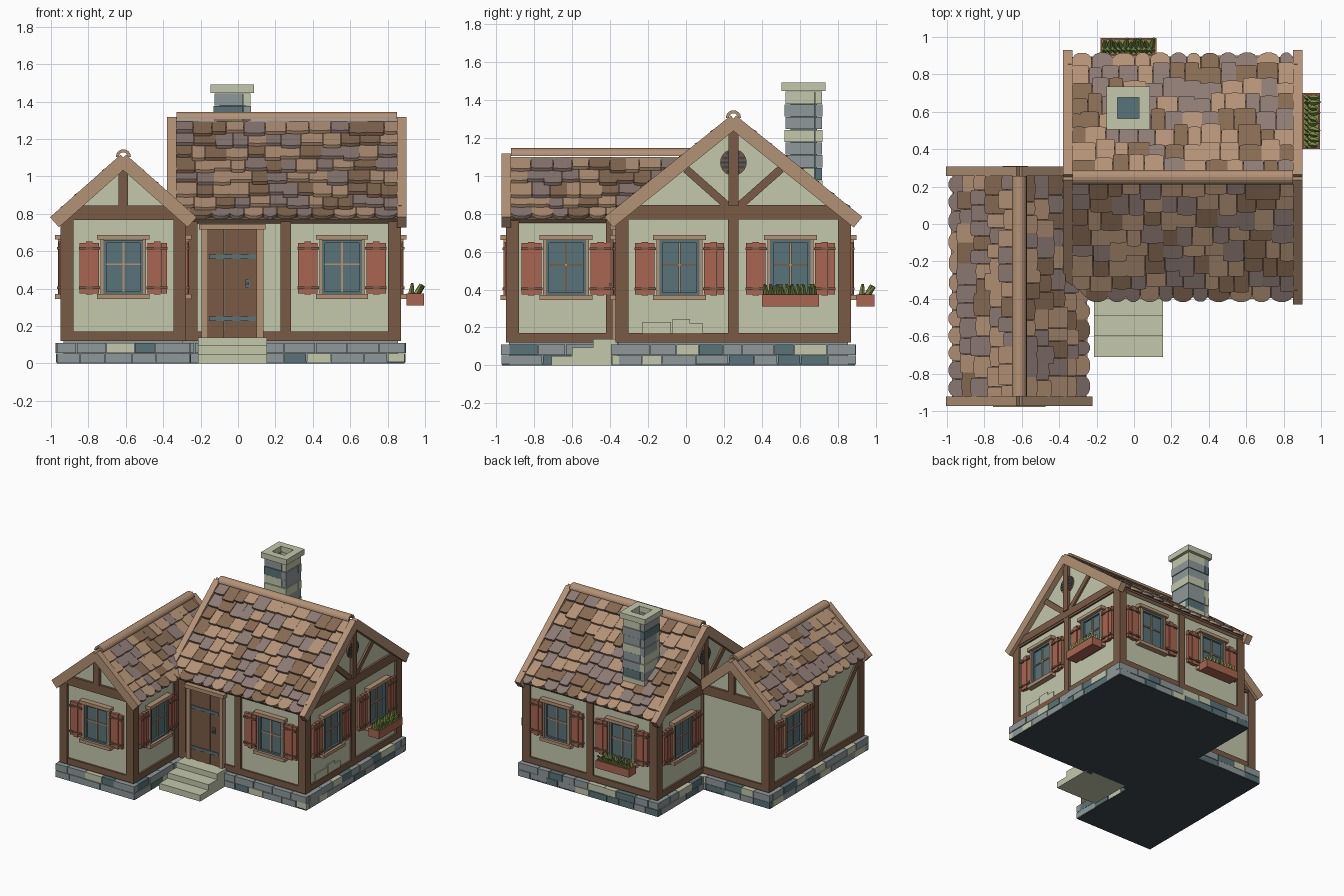
import bpy, bmesh, math, random
from mathutils import Matrix, Vector

random.seed(4)
if "Cube" in bpy.data.objects:
    bpy.data.objects.remove(bpy.data.objects["Cube"])

PALETTE = {
    "plaster": "C3C8AC", "timber": "7A5B45", "tan": "B39276", "mauve": "8E7A74",
    "brown": "876A53", "grey": "8F999A", "slate": "5A7378", "red": "AA6551",
    "green": "7E9249", "dark": "3D494D"}
T = Matrix.Translation
parts = {}


def material(name):
    mat = bpy.data.materials.new(name)
    mat.use_nodes = True
    srgb = [int(PALETTE[name][i:i + 2], 16) / 255 for i in (0, 2, 4)]
    col = [((c + 0.055) / 1.055) ** 2.4 for c in srgb] + [1]
    mat.diffuse_color = col
    mat.node_tree.nodes["Principled BSDF"].inputs["Base Color"].default_value = col
    return mat


def mesh_of(part, colour):
    return parts.setdefault(f"{part}_{colour}", (bmesh.new(), colour))[0]


def place(x, y, deg):
    """Wall frame: x along the wall, -y outward, z up."""
    return T((x, y, 0)) @ Matrix.Rotation(math.radians(deg), 4, 'Z')


def box(part, colour, m, x, y, z):
    mid = Vector((sum(x), sum(y), sum(z))) / 2
    size = (abs(x[1] - x[0]), abs(y[1] - y[0]), abs(z[1] - z[0]), 1)
    bmesh.ops.create_cube(mesh_of(part, colour), size=1, matrix=m @ T(mid) @ Matrix.Diagonal(size))


def prism(part, colour, m, outline, y0, y1):
    """Extrude an x-z outline from y0 to y1."""
    bm = mesh_of(part, colour)
    a, b = ([bm.verts.new(m @ Vector((x, y, z))) for x, z in outline] for y in (y0, y1))
    faces = [bm.faces.new(a), bm.faces.new(b[::-1])]
    for i in range(len(a)):
        j = (i + 1) % len(a)
        faces.append(bm.faces.new((a[j], a[i], b[i], b[j])))
    bmesh.ops.recalc_face_normals(bm, faces=faces)


def beam(m, p, q, width, depth):
    d = Vector((q[0] - p[0], q[1] - p[1]))
    turn = Matrix.Rotation(-math.atan2(d.y, d.x), 4, 'Y')
    box("wall_braces", "timber", m @ T((p[0], 0, p[1])) @ turn, (0, d.length), (0, -depth), (-width / 2, width / 2))


def arc(r, n, cz=0):
    return [(r * math.cos(math.pi * i / n), cz + r * math.sin(math.pi * i / n)) for i in range(n + 1)]


def split(a, b, lo, hi):
    """Cut a run into pieces of uneven width."""
    while a < b - 0.01:
        c = a + random.uniform(lo, hi)
        if c > b - lo * 0.6:
            c = b
        yield a, c
        a = c


def facade(m, half, posts, over):
    for u in posts:
        w = 0.034 if abs(u) > 0.2 else 0.028
        box("wall_posts", "timber", m, (u - w, u + w), (0.02, -0.016), (0.12, 0.79))
    box("bottom_plates", "timber", m, (-half, half), (0, -0.014), (0.12, 0.17))
    box("top_plates", "timber", m, (-half, half), (0, -0.014), (0.768, 0.795))
    for z0, z1 in ((0.004, 0.053), (0.056, 0.11)):
        for a, b in split(-half - over, half + over, 0.1, 0.18):
            colour = random.choice(("plaster", "grey", "grey", "slate"))
            box("foundation_stones", colour, m, (a + 0.002, b - 0.002),
                (0.02, -random.uniform(0.035, 0.042)), (z0, z1))


def window(m, planter=False):
    box("window_panes", "slate", m, (-0.1, 0.1), (0, -0.008), (0.37, 0.66))
    for s in (-1, 1):
        box("window_sashes", "slate", m, (s * 0.09, s * 0.106), (0, -0.024), (0.37, 0.66))
        box("window_jambs", "tan", m, (s * 0.106, s * 0.121), (0, -0.03), (0.365, 0.665))
        for i in range(3):
            a = 0.13 + i * 0.035
            dz = 0.006 * (i % 2)
            box("shutters", "red", m, (s * a, s * (a + 0.0345)), (0, -0.022 - dz), (0.375 - dz, 0.645 + dz))
        for z in (0.405, 0.615):
            box("shutter_straps", "timber", m, (s * 0.124, s * 0.237), (0, -0.034), (z - 0.007, z + 0.007))
    for z in (0.37, 0.645):
        box("window_sashes", "slate", m, (-0.09, 0.09), (0, -0.024), (z, z + 0.015))
    for z in (0.345, 0.662):
        box("window_sills", "tan", m, (-0.14, 0.14), (0, -0.045), (z, z + 0.026))
    box("window_bars", "tan", m, (-0.005, 0.005), (0, -0.016), (0.385, 0.645))
    box("window_bars", "tan", m, (-0.09, 0.09), (0, -0.016), (0.525, 0.535))
    if planter:
        box("planter_moss", "green", m, (-0.14, 0.14), (-0.05, -0.13), (0.32, 0.366))
        for y in (-0.045, -0.13):
            box("planters", "red", m, (-0.15, 0.15), (y, y - 0.01), (0.312, 0.375))
        for x in (-0.15, 0.14):
            box("planters", "red", m, (x, x + 0.01), (-0.05, -0.135), (0.312, 0.375))
        box("planters", "red", m, (-0.15, 0.15), (-0.045, -0.14), (0.31, 0.318))
        for i in range(20):
            lean = 0.1 if i < 10 else random.uniform(0.4, 0.7)
            tilt = Matrix.Rotation(lean, 4, 'X') @ Matrix.Rotation(random.uniform(-0.15, 0.15), 4, 'Y')
            spot = T((-0.126 + 0.252 * (i % 10) / 9, -0.07 - 0.025 * (i // 10), 0.36))
            bmesh.ops.create_cone(mesh_of("plants", "green"), cap_ends=True, segments=4, radius1=0.018,
                                  radius2=0.007, depth=0.07, matrix=m @ spot @ tilt @ T((0, 0, 0.035)))


def gable(m, half, peak, braces):
    box("gable_rails", "timber", m, (-half, half), (0, -0.018), (0.785, 0.845))
    box("gable_posts", "timber", m, (-0.026, 0.026), (0, -0.026), (0.84, peak))
    if braces:
        for s in (-1, 1):
            beam(m, (s * 0.03, 0.84), (s * 0.25, 1.035), 0.042, 0.015)
        disc = [(x, z + 1.07) for x, z in arc(0.07, 10) + [(-a, -b) for a, b in arc(0.07, 10)][1:-1]]
        prism("gable_vents", "timber", m, disc, 0, -0.014)
        for i in range(5):
            w = 0.066 * math.cos((i - 2) * 0.5)
            z = 1.07 + (i - 2) * 0.024
            box("vent_slots", "dark", m, (-w, w), (0, -0.018), (z - 0.008, z + 0.008))


def house(m, hw, hl, peak):
    box("base_slab", "dark", m, (-hw - 0.036, hw + 0.036), (-hl - 0.036, hl + 0.036), (0, 0.01))
    box("foundation_core", "grey", m, (-hw, hw), (-hl, hl), (0.008, 0.12))
    prism("walls", "plaster", m, [(-hw, 0.11), (hw, 0.11), (hw, 0.765), (0, peak), (-hw, 0.765)], -hl, hl)


def roof(m, w, hl, top, eave, courses):
    length, angle = math.hypot(w, top - eave), math.atan2(top - eave, w)
    step, inner = length / courses, hl - 0.05
    for turn in (0, math.pi):
        s = m @ T((0, 0, top)) @ Matrix.Rotation(turn, 4, 'Z') @ Matrix.Rotation(angle, 4, 'Y')
        box("roof_deck", "brown", s, (0, length - 0.02), (-inner, inner), (-0.045, -0.02))
        for end in (-1, 1):
            box("verge_boards", "tan", s, (0, length + 0.01), (end * inner, end * hl), (-0.05, 0.022))
        # Overlapping tiles of uneven length, rounded on the eaves course
        for row in range(courses):
            last = row == courses - 1
            for a, b in split(-inner, inner, 0.07, 0.12):
                long = step + (0 if last else random.choice((0.004, 0.018, 0.036)))
                h, c = (b - a) / 2 - 0.001, (0.03 if last else 0.005)
                outline = [(0, -h), (long - c, -h), (long - c / 3, -h * 0.7), (long, -h * 0.3),
                           (long, h * 0.3), (long - c / 3, h * 0.7), (long - c, h), (0, h)]
                lift = Matrix.Rotation(-0.17 - random.uniform(0, 0.05), 4, 'Y')
                flat = Matrix.Rotation(math.pi / 2, 4, 'X')
                colour = random.choices(("tan", "mauve", "brown"), (4, 4, 2))[0]
                prism("roof_tiles", colour, s @ T((row * step, (a + b) / 2, -0.012)) @ lift @ flat,
                      outline, -0.009, 0.009)
    pipe = arc(0.04, 8, top + 0.005) + arc(0.024, 8, top + 0.005)[::-1]
    prism("ridge_caps", "tan", m, pipe, -inner, inner)


# Two crossing house blocks with their roofs
main, wing = place(0.26, 0.25, 90), place(-0.613, -0.333, 0)
house(main, 0.605, 0.595, 1.25)
house(wing, 0.32, 0.6, 1.05)
roof(main, 0.658, 0.64, 1.3, 0.772, 8)
roof(wing, 0.37, 0.64, 1.1, 0.772, 5)

# Timber framing and foundation stones on each wall
main_front, main_back = place(0.26, -0.355, 0), place(0.26, 0.855, 180)
main_right, main_left = place(0.855, 0.25, 90), place(-0.335, 0.25, -90)
wing_front, wing_back = place(-0.613, -0.933, 0), place(-0.613, 0.267, 180)
wing_right, wing_left = place(-0.293, -0.333, 90), place(-0.933, -0.333, -90)
facade(main_front, 0.595, (-0.51, -0.005, 0.576), 0.038)
facade(main_back, 0.595, (-0.576, 0, 0.576), 0.038)
for wall in (main_right, main_left):
    facade(wall, 0.605, (-0.586, 0, 0.586), 0)
    gable(wall, 0.605, 1.24, True)
for wall in (wing_front, wing_back):
    facade(wall, 0.32, (-0.301, 0.301), 0.038)
    gable(wall, 0.3, 1.04, False)
facade(wing_right, 0.6, (-0.581, -0.06), 0)
facade(wing_left, 0.6, (-0.581, 0, 0.581), 0)
beam(wing_left, (0.04, 0.17), (0.55, 0.75), 0.045, 0.013)

# Windows, two of them with planters
for wall, u, planter in ((main_front, 0.296, False), (main_right, -0.285, False), (main_right, 0.3, True),
                         (main_back, -0.296, False), (main_back, 0.29, True), (main_left, -0.3, False),
                         (wing_front, 0, False), (wing_right, -0.3, False), (wing_left, -0.3, False)):
    window(wall @ T((u, 0, 0)), planter)

# Bare blocks low on the right wall
for a, b, z in ((-0.48, -0.33, 0.23), (-0.32, -0.23, 0.245), (-0.23, -0.16, 0.22)):
    box("bare_blocks", "plaster", main_right, (a, b), (0, -0.008), (0.17, z))

# Front door
door = main_front @ T((-0.29, 0, 0))
for i in range(6):
    a = -0.13 + i * 0.0434
    box("door_planks", "timber", door, (a, a + 0.0425), (0, -0.022 - 0.004 * (i % 2)), (0.14, 0.715))
for s in (-1, 1):
    box("door_frame", "tan", door, (s * 0.13, s * 0.165), (0, -0.036), (0.14, 0.715))
box("door_frame", "tan", door, (-0.178, 0.178), (0, -0.045), (0.715, 0.745))
for z in (0.24, 0.57):
    box("door_hinges", "slate", door, (-0.125, 0.125), (0, -0.032), (z - 0.012, z + 0.012))
box("door_handle", "slate", door, (0.07, 0.095), (0, -0.034), (0.405, 0.45))
box("door_handle", "slate", door, (0.076, 0.089), (0, -0.05), (0.42, 0.433))

# Entrance steps
for front, z in ((-0.71, 0.05), (-0.6, 0.095), (-0.49, 0.14)):
    box("entrance_steps", "plaster", Matrix(), (-0.215, 0.155), (front, -0.36), (0, z))

# Chimney of stone rings, with a hollow top
rings = ["slate", "plaster", "grey", "grey", "plaster", "grey", "grey", "plaster"]
rings = [(0.91 + 0.067 * i, 0.064, 0.1 - 0.004 * (i % 2), c) for i, c in enumerate(rings)]
for z, tall, h, colour in rings:
    for k in range(4):
        tone = colour if k == 1 else random.choice(("grey", "grey", "slate", "plaster"))
        box("chimney_stones", tone, place(-0.03, 0.62, 90 * k), (-h, 0.057), (-h, -0.06), (z, z + tall))
for k in range(4):
    box("chimney_cap", "plaster", place(-0.03, 0.62, 90 * k), (-0.116, 0.057), (-0.116, -0.057), (1.447, 1.492))
box("chimney_flue", "slate", place(-0.03, 0.62, 0), (-0.07, 0.07), (-0.07, 0.07), (0.9, 1.38))

# Turn every part into an object
materials = {name: material(name) for name in PALETTE}
for name, (bm, colour) in parts.items():
    mesh = bpy.data.meshes.new(name)
    bm.to_mesh(mesh)
    bm.free()
    mesh.materials.append(materials[colour])
    bpy.context.collection.objects.link(bpy.data.objects.new(name, mesh))
